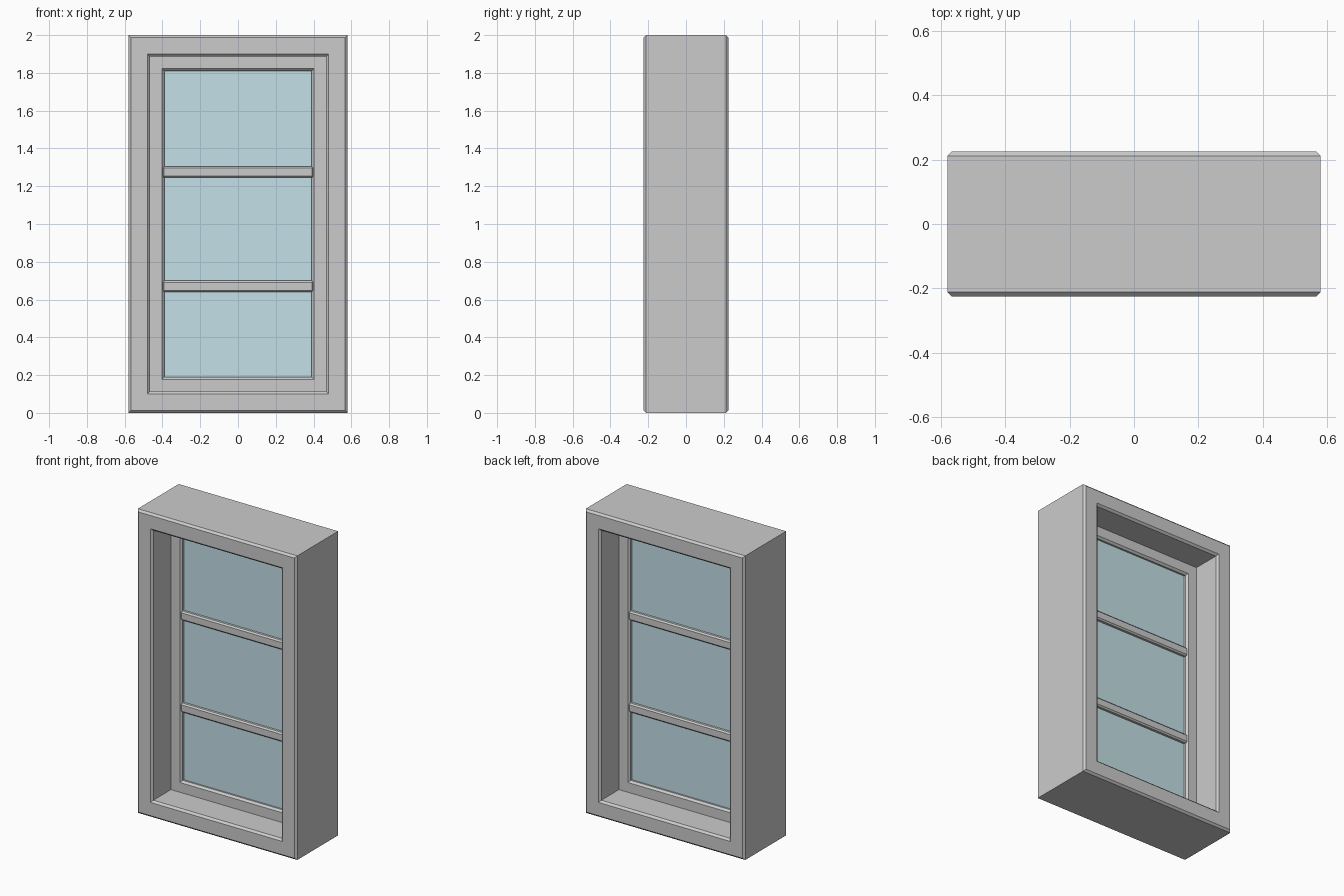
import bpy, bmesh

if "Cube" in bpy.data.objects:
    bpy.data.objects.remove(bpy.data.objects["Cube"])

W, H = 0.58, 2.0          # half width, height
DEPTH, C = 0.225, 0.013   # half depth of the casing, chamfer size


def finish(name, bm, mat=None):
    bmesh.ops.recalc_face_normals(bm, faces=bm.faces)
    me = bpy.data.meshes.new(name)
    bm.to_mesh(me)
    bm.free()
    ob = bpy.data.objects.new(name, me)
    bpy.context.collection.objects.link(ob)
    if mat:
        me.materials.append(mat)
    return ob


def mitred_frame(name, outer, inner, d, c, c_outer):
    """Sweep a chamfered bar section (inset, y) around the window outline."""
    profile = [(outer, -d + c_outer), (outer + c_outer, -d), (inner - c, -d), (inner, -d + c),
               (inner, d - c), (inner - c, d), (outer + c_outer, d), (outer, d - c_outer)]
    if c_outer == 0:
        profile = [(outer, -d)] + profile[2:6] + [(outer, d)]
    bm = bmesh.new()
    rings = [[bm.verts.new((sx * (W - i), y, (H - i) if top else i)) for i, y in profile]
             for sx, top in ((-1, 0), (1, 0), (1, 1), (-1, 1))]
    n = len(profile)
    for k in range(4):
        a, b = rings[k], rings[(k + 1) % 4]
        for j in range(n):
            m = (j + 1) % n
            bm.faces.new((a[j], a[m], b[m], b[j]))
    return finish(name, bm)


def box(name, x, d, z0, z1, mat=None):
    bm = bmesh.new()
    bmesh.ops.create_cube(bm, size=1)
    for v in bm.verts:
        v.co = (2 * x * v.co.x, 2 * d * v.co.y, (z0 + z1) / 2 + (z1 - z0) * v.co.z)
    return finish(name, bm, mat)


# Deep outer casing and the slim sash inside it
mitred_frame("outer_casing", 0.0, 0.113, DEPTH, C, C)
mitred_frame("inner_sash", 0.108, 0.19, 0.03, 0.0125, 0)

# Glass pane
glass = bpy.data.materials.new("glass")
glass.diffuse_color = (0.55, 0.75, 0.8, 1)
glass.use_nodes = True
glass.node_tree.nodes["Principled BSDF"].inputs["Base Color"].default_value = glass.diffuse_color
box("glass_pane", 0.392, 0.006, 0.188, 1.812, glass)

# Horizontal glazing bars
for label, z in (("lower", 0.67), ("upper", 1.275)):
    bar = box(label + "_glazing_bar", 0.4, 0.03, z - 0.03, z + 0.03)
    bev = bar.modifiers.new("chamfer", 'BEVEL')
    bev.width = 0.009
    bev.segments = 1
